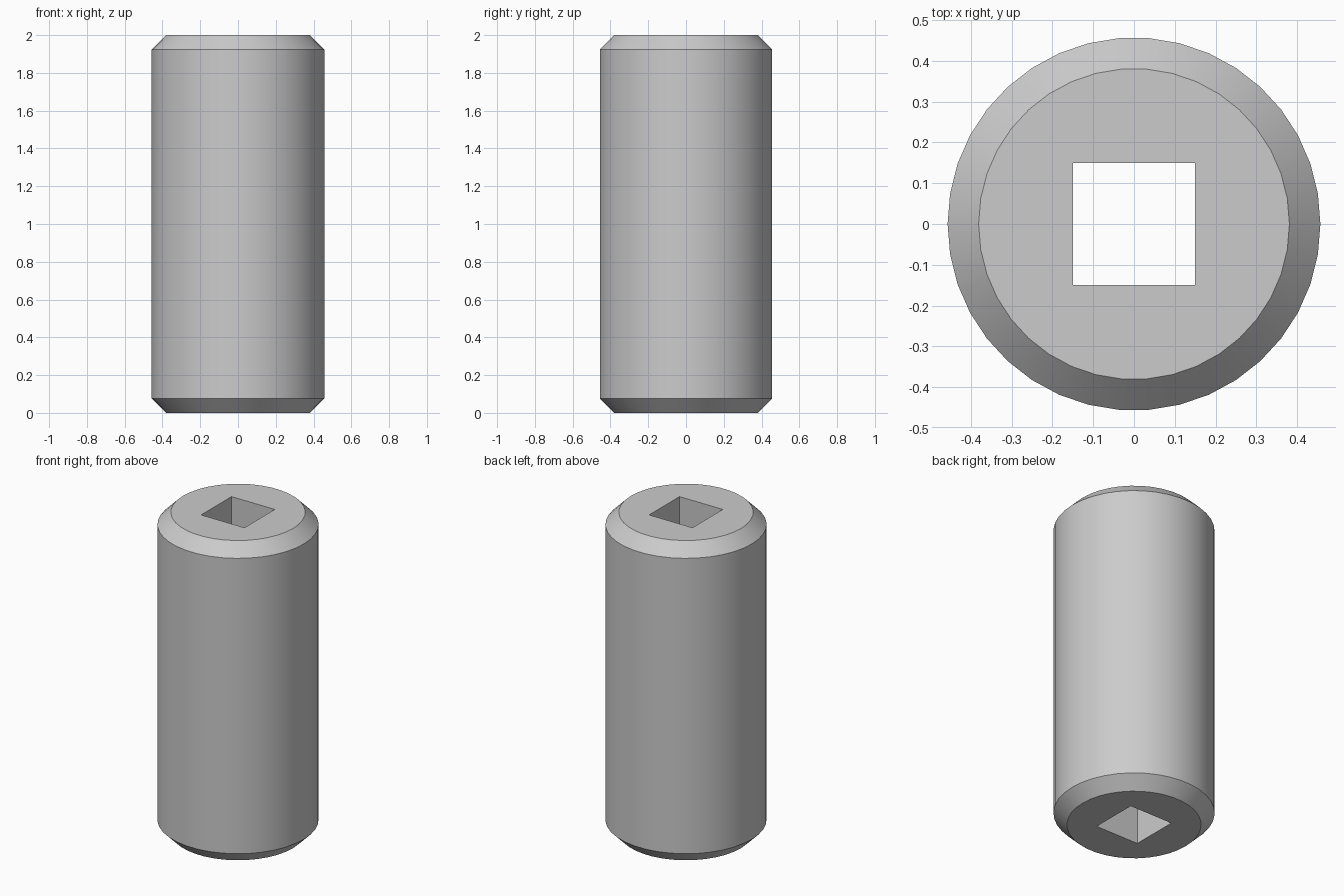
import bpy
import bmesh
import math

SIDES = 38
RADIUS = 0.457
CHAMFER = 0.076
HEIGHT = 2.0
HOLE = 0.30

if "Cube" in bpy.data.objects:
    bpy.data.objects.remove(bpy.data.objects["Cube"], do_unlink=True)

# Plain grey metal
grey = bpy.data.materials.new("plain_grey")
grey.use_nodes = True
colour = (0.6, 0.6, 0.6, 1)
grey.diffuse_color = colour
grey.node_tree.nodes["Principled BSDF"].inputs["Base Color"].default_value = colour


def add_object(name, bm):
    mesh = bpy.data.meshes.new(name)
    bmesh.ops.recalc_face_normals(bm, faces=bm.faces)
    bm.to_mesh(mesh)
    bm.free()
    mesh.materials.append(grey)
    obj = bpy.data.objects.new(name, mesh)
    bpy.context.collection.objects.link(obj)
    return obj


# Chamfered round body, lofted from four rings
bm = bmesh.new()
profile = [(RADIUS - CHAMFER, 0), (RADIUS, CHAMFER),
           (RADIUS, HEIGHT - CHAMFER), (RADIUS - CHAMFER, HEIGHT)]
angles = [2 * math.pi * i / SIDES for i in range(SIDES)]
rings = [[bm.verts.new((r * math.cos(a), r * math.sin(a), z)) for a in angles]
         for r, z in profile]
for low, high in zip(rings, rings[1:]):
    for i in range(SIDES):
        j = (i + 1) % SIDES
        bm.faces.new((low[i], low[j], high[j], high[i]))
bm.faces.new(rings[0][::-1])
bm.faces.new(rings[-1])
body = add_object("chamfered_body", bm)

# Square bore cut all the way through
bm = bmesh.new()
bmesh.ops.create_cube(bm, size=1)
bmesh.ops.scale(bm, vec=(HOLE, HOLE, HEIGHT + 0.4), verts=bm.verts)
bmesh.ops.translate(bm, vec=(0, 0, HEIGHT / 2), verts=bm.verts)
cutter = add_object("square_bore_cutter", bm)
cutter.hide_render = True
cutter.hide_viewport = True

bore = body.modifiers.new("square_bore", "BOOLEAN")
bore.operation = "DIFFERENCE"
bore.solver = "EXACT"
bore.object = cutter

# Smooth around the barrel, sharp at the chamfers and bore
bpy.ops.object.select_all(action="DESELECT")
body.select_set(True)
bpy.context.view_layer.objects.active = body
bpy.ops.object.modifier_apply(modifier=bore.name)
bpy.data.objects.remove(cutter, do_unlink=True)
bpy.ops.object.shade_smooth_by_angle(angle=math.radians(30))
